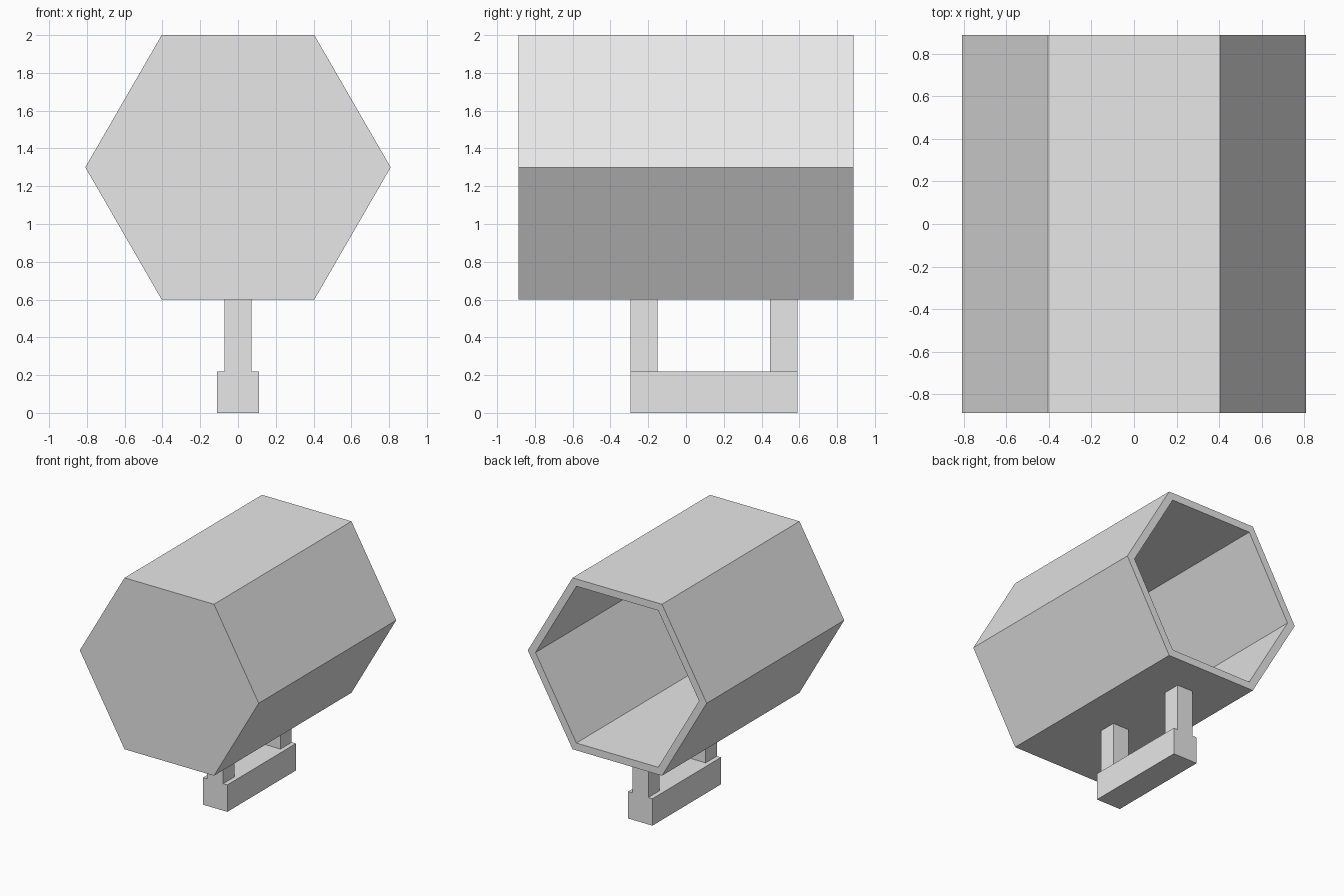
import bpy, bmesh, math

cube = bpy.data.objects.get("Cube")
if cube:
    bpy.data.objects.remove(cube, do_unlink=True)

# Single plain grey
grey = bpy.data.materials.new("light_grey")
grey.use_nodes = True
color = (0.8, 0.8, 0.8, 1)
grey.diffuse_color = color
grey.node_tree.nodes["Principled BSDF"].inputs["Base Color"].default_value = color

HALF_LENGTH = 0.887
CENTRE_Z = 1.3
WALL = 0.06


def finish(name, bm):
    bmesh.ops.recalc_face_normals(bm, faces=bm.faces)
    mesh = bpy.data.meshes.new(name)
    bm.to_mesh(mesh)
    bm.free()
    mesh.materials.append(grey)
    obj = bpy.data.objects.new(name, mesh)
    bpy.context.collection.objects.link(obj)
    return obj


def box(name, x, y, z):
    bm = bmesh.new()
    bmesh.ops.create_cube(bm, size=1)
    for v in bm.verts:
        v.co = [lo + (c + 0.5) * (hi - lo) for c, (lo, hi) in zip(v.co, (x, y, z))]
    return finish(name, bm)


def hexagon(bm, radius, y):
    return [bm.verts.new((radius * math.cos(i * math.pi / 3), y,
                          CENTRE_Z + radius * math.sin(i * math.pi / 3)))
            for i in range(6)]


# Hexagonal drum: closed front, hollow and open at the back
bm = bmesh.new()
outer = 0.7 / math.cos(math.pi / 6)
inner = (0.7 - WALL) / math.cos(math.pi / 6)
rings = [hexagon(bm, outer, -HALF_LENGTH), hexagon(bm, outer, HALF_LENGTH),
         hexagon(bm, inner, HALF_LENGTH), hexagon(bm, inner, WALL - HALF_LENGTH)]
bm.faces.new(rings[0])
bm.faces.new(rings[-1])
for a, b in zip(rings, rings[1:]):
    for i in range(6):
        j = (i + 1) % 6
        bm.faces.new((a[i], a[j], b[j], b[i]))
finish("hexagonal_drum", bm)

# Foot bar and the two posts carrying the drum
FOOT_Y = (-0.295, 0.59)
POST = 0.145
box("foot_bar", (-0.11, 0.11), FOOT_Y, (0, 0.22))
for name, y in (("front_post", FOOT_Y[0]), ("back_post", FOOT_Y[1] - POST)):
    box(name, (-POST / 2, POST / 2), (y, y + POST), (0.22, 0.6))
